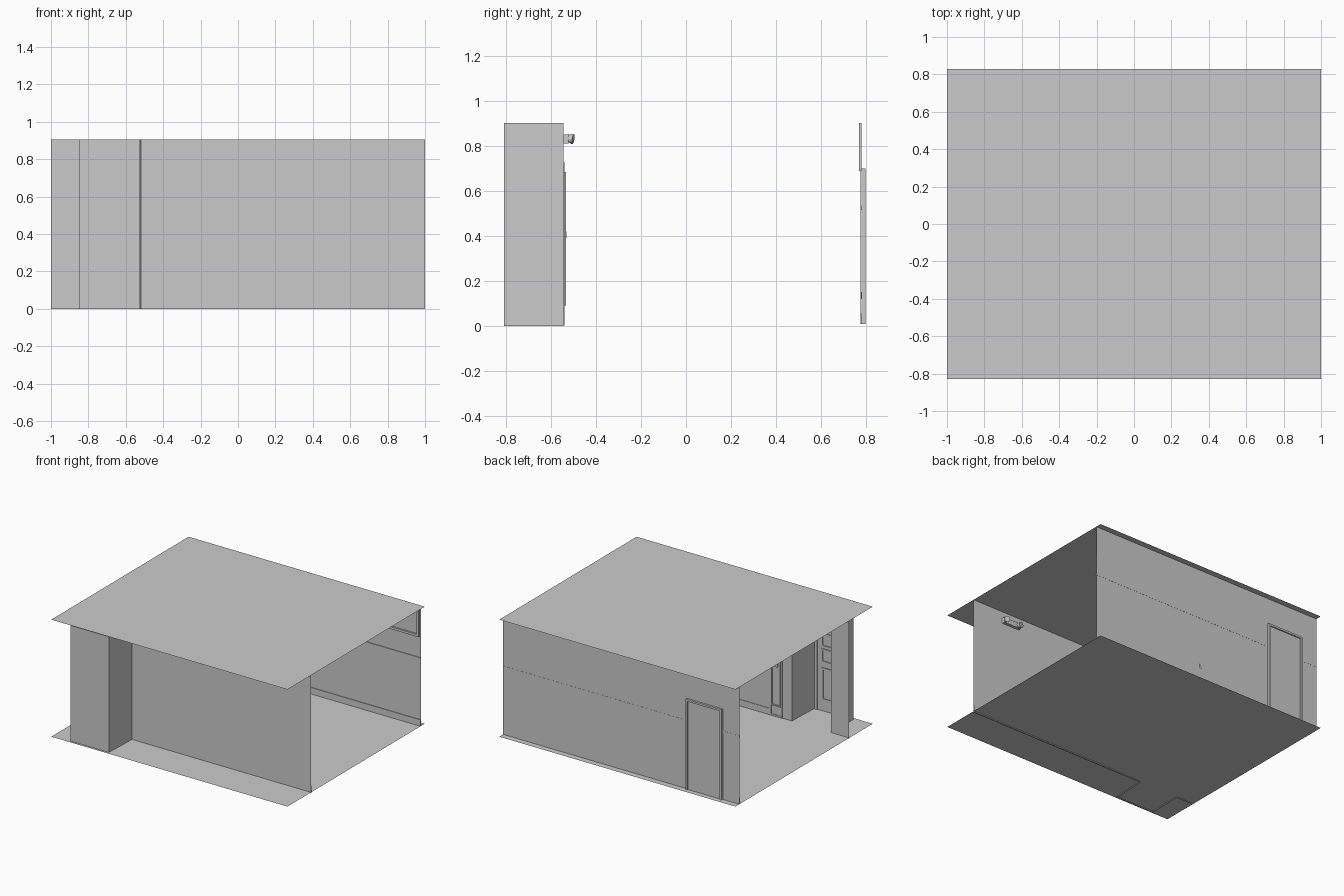
import bpy, bmesh, math
from mathutils import Matrix, Vector

if "Cube" in bpy.data.objects:
    bpy.data.objects.remove(bpy.data.objects["Cube"])

FY, BY, AY = -0.545, 0.783, -0.812   # front wall, back wall, alcove back
ZF, ZC = 0.008, 0.904                # floor and ceiling heights


def finish(name, bm):
    me = bpy.data.meshes.new(name)
    bm.to_mesh(me)
    bm.free()
    ob = bpy.data.objects.new(name, me)
    bpy.context.collection.objects.link(ob)
    return ob


def sheet(name, z):
    bm = bmesh.new()
    bm.faces.new([bm.verts.new(p) for p in
                  [(-1, -.83, z), (1, -.83, z), (1, .83, z), (-1, .83, z)]])
    return finish(name, bm)


def wall(name, path, z0, z1):
    bm = bmesh.new()
    lo = [bm.verts.new((x, y, z0)) for x, y in path]
    hi = [bm.verts.new((x, y, z1)) for x, y in path]
    for i in range(len(path) - 1):
        bm.faces.new((lo[i], lo[i + 1], hi[i + 1], hi[i]))
    return finish(name, bm)


def add_box(bm, x0, x1, y0, y1, z0, z1):
    m = Matrix.Translation(((x0 + x1) / 2, (y0 + y1) / 2, (z0 + z1) / 2))
    bmesh.ops.create_cube(bm, size=1, matrix=m @ Matrix.Diagonal((x1 - x0, y1 - y0, z1 - z0, 1)))


def boxes(name, *specs):
    bm = bmesh.new()
    for s in specs:
        add_box(bm, *s)
    return finish(name, bm)


def frame(name, x0, x1, z0, z1, y0, y1, w, bars=0, sill=True):
    # rectangular frame with evenly spaced upright bars
    s = [(x0, x0 + w, y0, y1, z0, z1), (x1 - w, x1, y0, y1, z0, z1),
         (x0 + w, x1 - w, y0, y1, z1 - w, z1)]
    if sill:
        s.append((x0 + w, x1 - w, y0, y1, z0, z0 + w))
    for i in range(1, bars + 1):
        x = x0 + (x1 - x0) * i / (bars + 1)
        s.append((x - w / 2, x + w / 2, y0, y1, z0 + w, z1 - w))
    return boxes(name, *s)


def cylinder(name, center, direction, r, depth, r2=None, n=16):
    bm = bmesh.new()
    rot = Vector(direction).to_track_quat('Z', 'Y').to_matrix().to_4x4()
    bmesh.ops.create_cone(bm, cap_ends=True, segments=n, radius1=r,
                          radius2=r if r2 is None else r2, depth=depth,
                          matrix=Matrix.Translation(center) @ rot)
    ob = finish(name, bm)
    bpy.context.view_layer.objects.active = ob
    ob.select_set(True)
    bpy.ops.object.shade_smooth_by_angle(angle=math.radians(40))
    ob.select_set(False)
    return ob


# Floor, ceiling and wall sheets
sheet("floor", ZF)
sheet("ceiling", ZC)
wall("front_wall", [(-1, FY), (-.845, FY), (-.85, AY), (-.525, AY), (-.515, FY), (1, FY)], 0, ZC)
wall("back_wall", [(-1, BY), (1, BY)], ZF, ZC)

# Skirting boards and the rail along the back wall
boxes("front_skirting", (-.33, 1, FY, FY + .004, .002, .057))
boxes("back_skirting", (-.55, 1, BY - .005, BY, ZF, .057), (-1, -.86, BY - .005, BY, ZF, .057))
boxes("back_rail", (-.55, 1, BY - .006, BY + .001, .517, .532), (-1, -.86, BY - .006, BY + .001, .517, .532))

# High window strip inside the back wall
frame("high_window", -.13, .99, .69, ZC, .77, BY, .018, bars=3)

# Back door standing proud of the wall
boxes("back_door", (-.845, -.57, BY, .79, ZF, .69))
frame("back_door_frame", -.86, -.555, ZF, .70, BY - .006, .799, .015, sill=False)
boxes("wall_socket", (.04, .06, BY - .004, BY + .001, .12, .15))

# Alcove door: leaf, frame, two rows of panes and a lower panel
frame("alcove_door_frame", -.845, -.53, ZF, .72, AY, AY + .016, .02, sill=False)
boxes("alcove_door", (-.825, -.55, AY + .001, AY + .007, ZF, .70))
for k, z in enumerate((.38, .50)):
    for j, x in enumerate((-.79, -.68)):
        frame(f"alcove_pane_{k}_{j}", x, x + .095, z, z + .105, AY + .007, AY + .014, .012)
frame("alcove_lower_panel", -.79, -.585, .09, .34, AY + .007, AY + .013, .014)
cylinder("alcove_handle_stem", (-.785, AY + .02, .36), (0, 1, 0), .008, .03)
boxes("alcove_handle", (-.795, -.745, AY + .03, AY + .038, .354, .366))

# Narrow panelled unit on the inside of the front wall
frame("side_panel_frame", -.435, -.33, ZF, .73, FY, FY + .004, .012)
frame("side_panel", -.423, -.342, .09, .685, FY, FY + .011, .01)
boxes("side_panel_leaf", (-.413, -.352, FY, FY + .004, .10, .675))
boxes("side_panel_handle", (-.40, -.375, FY, FY + .012, .39, .42))

# Twin-head lamp high on the front wall
boxes("lamp_body", (.59, .74, FY, FY + .022, .812, .852))
for k, (x, s) in enumerate(((.605, -1), (.725, 1))):
    d = Vector((.25 * s, 1, -.15)).normalized()
    c = Vector((x, FY + .026, .834))
    cylinder(f"lamp_head_{k}", c, d, .015, .026, .021)
    cylinder(f"lamp_rim_{k}", c + d * .014, d, .022, .006)
